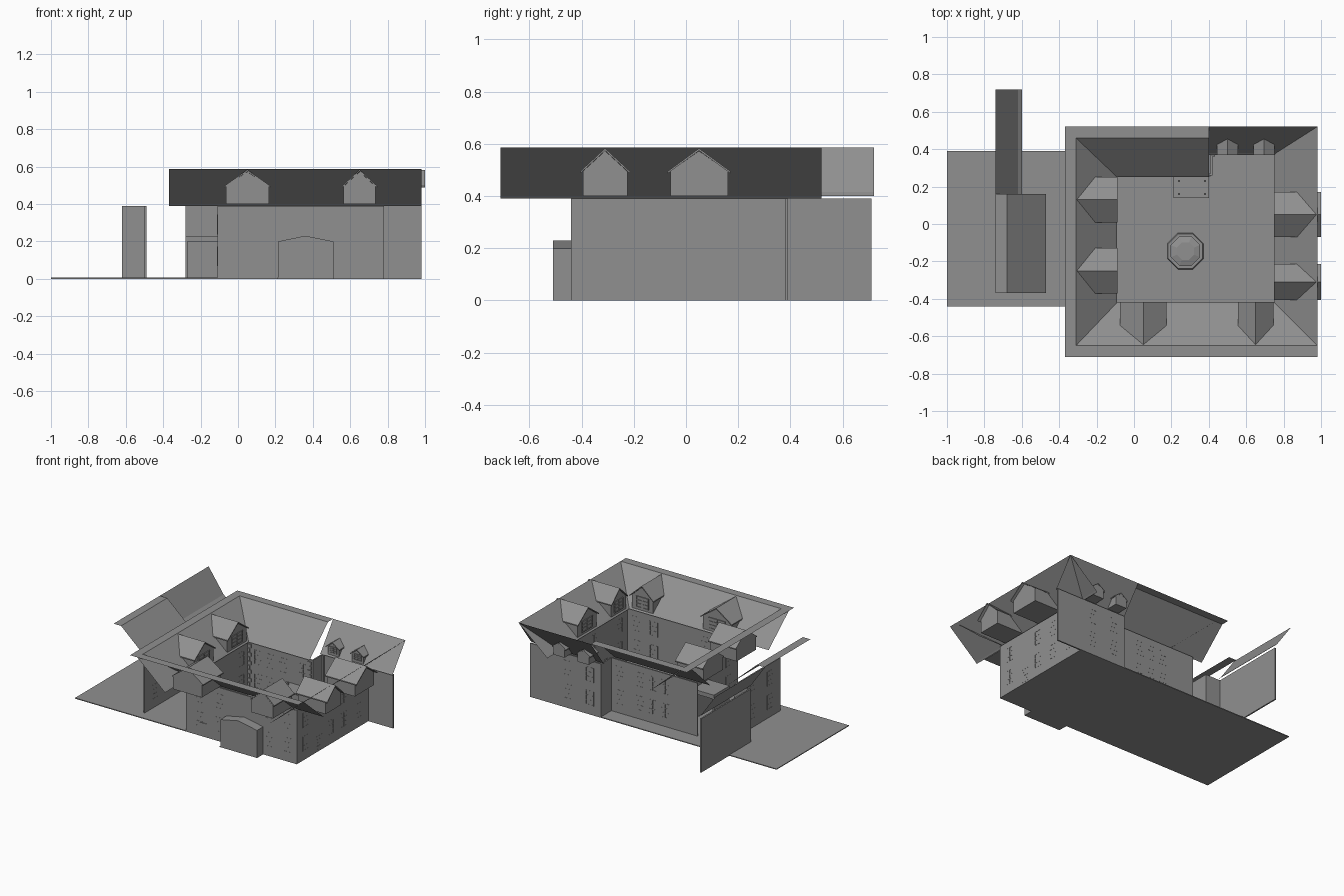
import bpy, bmesh, math
from mathutils import Matrix, Vector

cube = bpy.data.objects.get("Cube")
if cube:
    bpy.data.objects.remove(cube, do_unlink=True)

stone = bpy.data.materials.new("stone_grey")
stone.use_nodes = True
GREY = (0.28, 0.28, 0.28, 1)
stone.diffuse_color = GREY
stone.node_tree.nodes["Principled BSDF"].inputs["Base Color"].default_value = GREY

# Local -y faces the courtyard, local +y runs outward under the roof
BACK, FRONT, RIGHT, LEFT = 0, math.pi, -math.pi / 2, math.pi / 2


def place(x, y, angle, z=0):
    return Matrix.Translation((x, y, z)) @ Matrix.Rotation(angle, 4, "Z")


def finish(name, bm, matrix=Matrix()):
    mesh = bpy.data.meshes.new(name)
    bm.to_mesh(mesh)
    bm.free()
    mesh.materials.append(stone)
    obj = bpy.data.objects.new(name, mesh)
    obj.matrix_world = matrix
    bpy.context.collection.objects.link(obj)
    return obj


def add_box(bm, x0, x1, y0, y1, z0, z1):
    size = Matrix.Diagonal((x1 - x0, y1 - y0, z1 - z0, 1))
    mid = Matrix.Translation(((x0 + x1) / 2, (y0 + y1) / 2, (z0 + z1) / 2))
    bmesh.ops.create_cube(bm, size=1, matrix=mid @ size)


def box(name, *bounds, matrix=Matrix()):
    bm = bmesh.new()
    add_box(bm, *bounds)
    return finish(name, bm, matrix)


def add_prism(bm, profile, y0, y1):
    """Extrude an x-z outline along y."""
    face = bm.faces.new([bm.verts.new((x, y0, z)) for x, z in profile])
    out = bmesh.ops.extrude_face_region(bm, geom=[face])["geom"]
    moved = [v for v in out if isinstance(v, bmesh.types.BMVert)]
    bmesh.ops.translate(bm, verts=moved, vec=(0, y1 - y0, 0))
    bmesh.ops.recalc_face_normals(bm, faces=bm.faces)


def strip(name, section, a, b, along_x):
    """Thin roof sheet: a section of (offset, z) swept from a to b."""
    bm = bmesh.new()
    rows = [[bm.verts.new((t, o, z) if along_x else (o, t, z)) for t in (a, b)]
            for o, z in section]
    for p, q in zip(rows, rows[1:]):
        f = bm.faces.new((p[0], p[1], q[1], q[0]))
        f.normal_update()
        if f.normal.z < 0:
            f.normal_flip()
    return finish(name, bm)


EAVE, TOP, WALL = 0.40, 0.587, 0.39

# Ground
box("ground", -1, 0.78, -0.44, 0.39, 0, 0.006)
box("porch_floor", 0.21, 0.51, -0.51, -0.43, 0, 0.006)

# Courtyard walls
T = 0.01
box("front_wall", -0.11, 0.78, -0.44, -0.44 + T, 0, WALL)
box("left_wall", -0.11, -0.11 + T, -0.44, 0.26, 0, WALL)
box("right_wall", 0.78 - T, 0.78, -0.44, 0.39, 0, WALL)
box("back_wall", -0.28, 0.42, 0.26, 0.26 + T, 0, WALL)
box("step_wall", 0.41, 0.42, 0.26, 0.38, 0, WALL)
box("back_corner_wall", 0.41, 0.98, 0.38, 0.38 + T, 0, WALL)

# Passage through the left range
box("passage_side", -0.28, -0.27, -0.10, 0.08, 0, 0.20)
box("passage_head", -0.28, -0.11, -0.10, 0.08, 0.20, 0.23)

# Main roofs: overlapping sheets rising outward, with a flat rim
strip("front_roof", [(-0.42, WALL), (-0.43, EAVE), (-0.65, TOP), (-0.71, TOP)],
      -0.37, 0.98, True)
strip("left_roof", [(-0.09, WALL), (-0.10, EAVE), (-0.31, TOP), (-0.37, TOP)],
      -0.71, 0.52, False)
strip("right_roof", [(0.75, WALL), (0.76, EAVE), (0.98, TOP)], -0.71, 0.52, False)
strip("back_roof", [(0.25, WALL), (0.26, EAVE), (0.46, TOP), (0.52, TOP)],
      -0.37, 0.40, True)
strip("back_corner_roof", [(0.37, WALL), (0.38, EAVE), (0.52, TOP)], 0.40, 0.98, True)

# Detached left wing
box("wing_wall", -0.50, -0.49, -0.37, 0.15, 0, WALL)
box("wing_rear_wall", -0.62, -0.61, 0.14, 0.71, 0, WALL)
box("wing_step_wall", -0.61, -0.49, 0.14, 0.15, 0, WALL)
strip("wing_roof", [(-0.47, EAVE), (-0.68, TOP), (-0.74, TOP)], -0.37, 0.16, False)
strip("wing_rear_roof", [(-0.60, EAVE), (-0.62, 0.415), (-0.74, TOP)], 0.14, 0.72, False)

# Gabled porch on the front
bm = bmesh.new()
add_prism(bm, [(0.215, 0.005), (0.51, 0.005), (0.51, 0.20), (0.36, 0.23), (0.215, 0.20)],
          -0.51, -0.44)
finish("front_porch", bm)


def window(name, w, z0, z1, matrix, cols=2, rows=3, depth=0.012):
    """Frame and glazing bars on the inner wall face, thin pane between."""
    bm = bmesh.new()
    h, b = w / 2, 0.005
    for i in range(cols + 1):
        x = -h + w * i / cols
        add_box(bm, x - b / 2, x + b / 2, -depth / 2, depth / 2, z0, z1)
    for i in range(rows + 1):
        z = z0 + (z1 - z0) * i / rows
        add_box(bm, -h - b / 2, h + b / 2, -depth / 2, depth / 2, z - b / 2, z + b / 2)
    add_box(bm, -h, h, -0.002, 0.002, z0, z1)
    finish(name, bm, matrix)


def dormer(name, x, y, angle, half, depth, eave, top, over=0.0):
    """Closed gabled box with a thin overhanging roof and a window."""
    m = place(x, y, angle)
    bm = bmesh.new()
    add_prism(bm, [(-half + 0.01, EAVE), (half - 0.01, EAVE), (half - 0.01, eave),
                   (0, top - 0.01), (-half + 0.01, eave)], 0, depth)
    finish(name + "_body", bm, m)
    bm = bmesh.new()
    add_prism(bm, [(-half, eave), (0, top), (half, eave), (half, eave - 0.008),
                   (0, top - 0.009), (-half, eave - 0.008)], -0.012, depth + over)
    finish(name + "_roof", bm, m)
    window(name + "_window", half, EAVE + 0.02, eave, m)


# Dormers around the courtyard
for i, (x, half) in enumerate([(0.05, 0.125), (0.65, 0.095)]):
    dormer(f"front_dormer_{i}", x, -0.43, FRONT, half, 0.22, 0.495, 0.583)
for i, y in enumerate([0.13, -0.25]):
    dormer(f"left_dormer_{i}", -0.10, y, LEFT, 0.122, 0.21, 0.495, 0.583)
for i, (y, half) in enumerate([(0.05, 0.12), (-0.31, 0.095)]):
    dormer(f"right_dormer_{i}", 0.76, y, RIGHT, half, 0.22, 0.495, 0.583, 0.02)
for i, x in enumerate([0.50, 0.695]):
    dormer(f"back_dormer_{i}", x, 0.38, BACK, 0.055, 0.085, 0.46, 0.50)

# Two floors of windows along each wall
ranges = {"front": [(x, -0.435, FRONT) for x in (0.0, 0.16, 0.56, 0.70)],
          "left": [(-0.105, y, LEFT) for y in (-0.33, -0.18, 0.18)],
          "right": [(0.775, y, RIGHT) for y in (-0.34, -0.05, 0.10, 0.27)],
          "back": [(x, 0.265, BACK) for x in (-0.02, 0.08, 0.18, 0.34)],
          "back_corner": [(x, 0.385, BACK) for x in (0.50, 0.68)],
          "wing": [(-0.495, y, LEFT) for y in (-0.25, -0.05)]}
for side, spots in ranges.items():
    for i, spot in enumerate(spots):
        for floor, z in (("lower", 0.07), ("upper", 0.24)):
            window(f"{side}_{floor}_window_{i}", 0.06, z, z + 0.10, place(*spot))
window("right_grille", 0.06, 0.015, 0.11, place(0.775, -0.18, RIGHT), 3, 4)
box("front_door", 0.0, 0.06, -0.444, -0.425, 0.006, 0.10)

# Alternating corner stones
bm = bmesh.new()
for i in range(12):
    z, long = 0.01 + i * 0.031, 0.028 if i % 2 else 0.016
    add_box(bm, -0.10, -0.10 + long, 0.254, 0.262, z, z + 0.024)
    add_box(bm, 0.408 - long, 0.408, 0.254, 0.262, z, z + 0.024)
    add_box(bm, 0.77 - long, 0.77, 0.374, 0.382, z, z + 0.024)
finish("corner_stones", bm)

# Canopy over the back entrance
box("canopy", 0.21, 0.40, 0.14, 0.26, 0.17, 0.18)
for i, x in enumerate((0.24, 0.38)):
    for j, y in enumerate((0.16, 0.23)):
        box(f"canopy_post_{i}_{j}", x - 0.006, x + 0.006, y - 0.006, y + 0.006, 0, 0.19)

# Drain pipe in the stepped corner
box("drain_pipe", 0.42, 0.432, 0.362, 0.374, 0, WALL)

# Octagonal well on a square slab
WELL = Vector((0.275, -0.145, 0))
box("well_slab", 0.15, 0.40, -0.27, -0.02, 0, 0.014)
for name, r0, r1, z0, z1 in [("well_base", 0.105, 0.10, 0.014, 0.03),
                             ("well_drum", 0.085, 0.085, 0.03, 0.07),
                             ("well_cap", 0.085, 0.05, 0.07, 0.08)]:
    bm = bmesh.new()
    turn = Matrix.Rotation(math.pi / 8, 4, "Z")
    bmesh.ops.create_cone(bm, cap_ends=True, segments=8, radius1=r0, radius2=r1,
                          depth=z1 - z0, matrix=turn)
    finish(name, bm, Matrix.Translation(WELL + Vector((0, 0, (z0 + z1) / 2))))

# Curved row of stepping stones from the well to the right wall
bm = bmesh.new()
ends = [Vector(p) for p in ((0.41, -0.235), (0.53, -0.20), (0.46, -0.04), (0.76, -0.025))]
for i in range(24):
    t = i / 23
    p = sum((c * (ends[k] * (t ** k) * ((1 - t) ** (3 - k))) for k, c in
             enumerate((1, 3, 3, 1))), Vector((0, 0)))
    add_box(bm, p.x - 0.006, p.x + 0.006, p.y - 0.004, p.y + 0.004, 0.004, 0.01)
finish("stepping_stones", bm)
